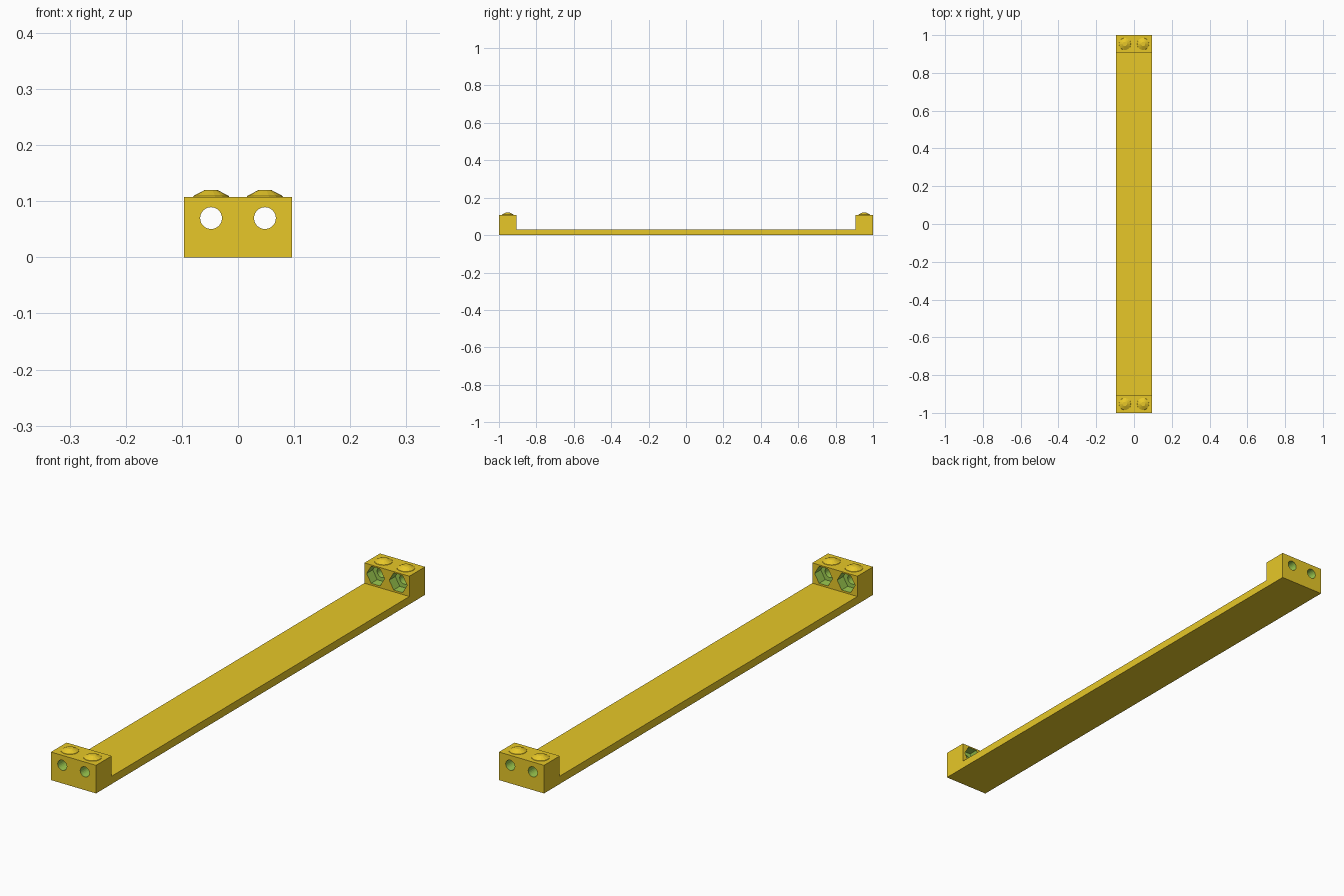
import bpy, bmesh, math
from mathutils import Matrix, Vector

if "Cube" in bpy.data.objects:
    bpy.data.objects.remove(bpy.data.objects["Cube"])


def material(name, rgb):
    m = bpy.data.materials.new(name)
    m.diffuse_color = (*rgb, 1.0)
    m.use_nodes = True
    m.node_tree.nodes["Principled BSDF"].inputs["Base Color"].default_value = m.diffuse_color
    return m


YELLOW = material("yellow plastic", (0.948, 0.680, 0.025))
GREEN = material("green cut surface", (0.337, 0.597, 0.082))

HALF_W, TOP, FLOOR = 0.096, 0.108, 0.03   # half width, block height, strip thickness
INNER = 0.905                             # inner face of the end blocks
HOLE_X, HOLE_Z = 0.048, 0.07              # screw hole positions


def make_object(name, bm, mats):
    bmesh.ops.recalc_face_normals(bm, faces=bm.faces)
    me = bpy.data.meshes.new(name)
    bm.to_mesh(me)
    bm.free()
    for m in mats:
        me.materials.append(m)
    ob = bpy.data.objects.new(name, me)
    bpy.context.collection.objects.link(ob)
    return ob


def rod(name, sides, radius, x, y0, y1):
    """Prism along y, with a corner pointing along x."""
    bm = bmesh.new()
    rings = []
    for y in (y0, y1):
        rings.append([bm.verts.new((x + radius * math.cos(2 * math.pi * i / sides), y,
                                    HOLE_Z + radius * math.sin(2 * math.pi * i / sides)))
                      for i in range(sides)])
    a, b = rings
    bm.faces.new(a)
    bm.faces.new(b)
    for i in range(sides):
        j = (i + 1) % sides
        bm.faces.new((a[i], a[j], b[j], b[i]))
    ob = make_object(name, bm, [GREEN])
    ob.hide_render = True
    return ob


# Strip with raised end blocks: side profile extruded across the width
profile = [(-1, 0), (1, 0), (1, TOP), (INNER, TOP), (INNER, FLOOR),
           (-INNER, FLOOR), (-INNER, TOP), (-1, TOP)]
bm = bmesh.new()
side = bm.faces.new([bm.verts.new((-HALF_W, y, z)) for y, z in profile])
ext = bmesh.ops.extrude_face_region(bm, geom=[side])
bmesh.ops.translate(bm, vec=(2 * HALF_W, 0, 0),
                    verts=[v for v in ext["geom"] if isinstance(v, bmesh.types.BMVert)])
bracket = make_object("bracket_strip", bm, [YELLOW])

# Screw holes and hexagonal nut pockets in both end blocks
cutters = []
for s in (-1, 1):
    for x in (-HOLE_X, HOLE_X):
        cutters.append(rod("nut_pocket_cutter", 6, 0.038, x, s * 0.88, s * 0.942))
        cutters.append(rod("screw_hole_cutter", 24, 0.0195, x, s * 0.89, s * 1.02))
for c in cutters:
    mod = bracket.modifiers.new("cut", 'BOOLEAN')
    mod.operation = 'DIFFERENCE'
    mod.solver = 'EXACT'
    mod.material_mode = 'TRANSFER'
    mod.object = c

# Apply the cuts and remove the cutters
deps = bpy.context.evaluated_depsgraph_get()
cut_mesh = bpy.data.meshes.new_from_object(bracket.evaluated_get(deps))
bracket.modifiers.clear()
bracket.data = cut_mesh
for c in cutters:
    bpy.data.objects.remove(c)

# Faceted domes on top of the end blocks, above each nut pocket
SEG = 14
for s in (-1, 1):
    for x in (-HOLE_X, HOLE_X):
        bm = bmesh.new()
        rings = []
        for r, z in ((0.0325, TOP - 0.001), (0.0315, 0.1095), (0.0115, 0.12)):
            rings.append([bm.verts.new((x + r * math.cos(2 * math.pi * i / SEG),
                                        s * 0.953 + r * math.sin(2 * math.pi * i / SEG), z))
                          for i in range(SEG)])
        for a, b in zip(rings, rings[1:]):
            for i in range(SEG):
                j = (i + 1) % SEG
                bm.faces.new((a[i], a[j], b[j], b[i]))
        bm.faces.new(rings[0])
        bm.faces.new(rings[-1])
        make_object("top_dome", bm, [YELLOW])
